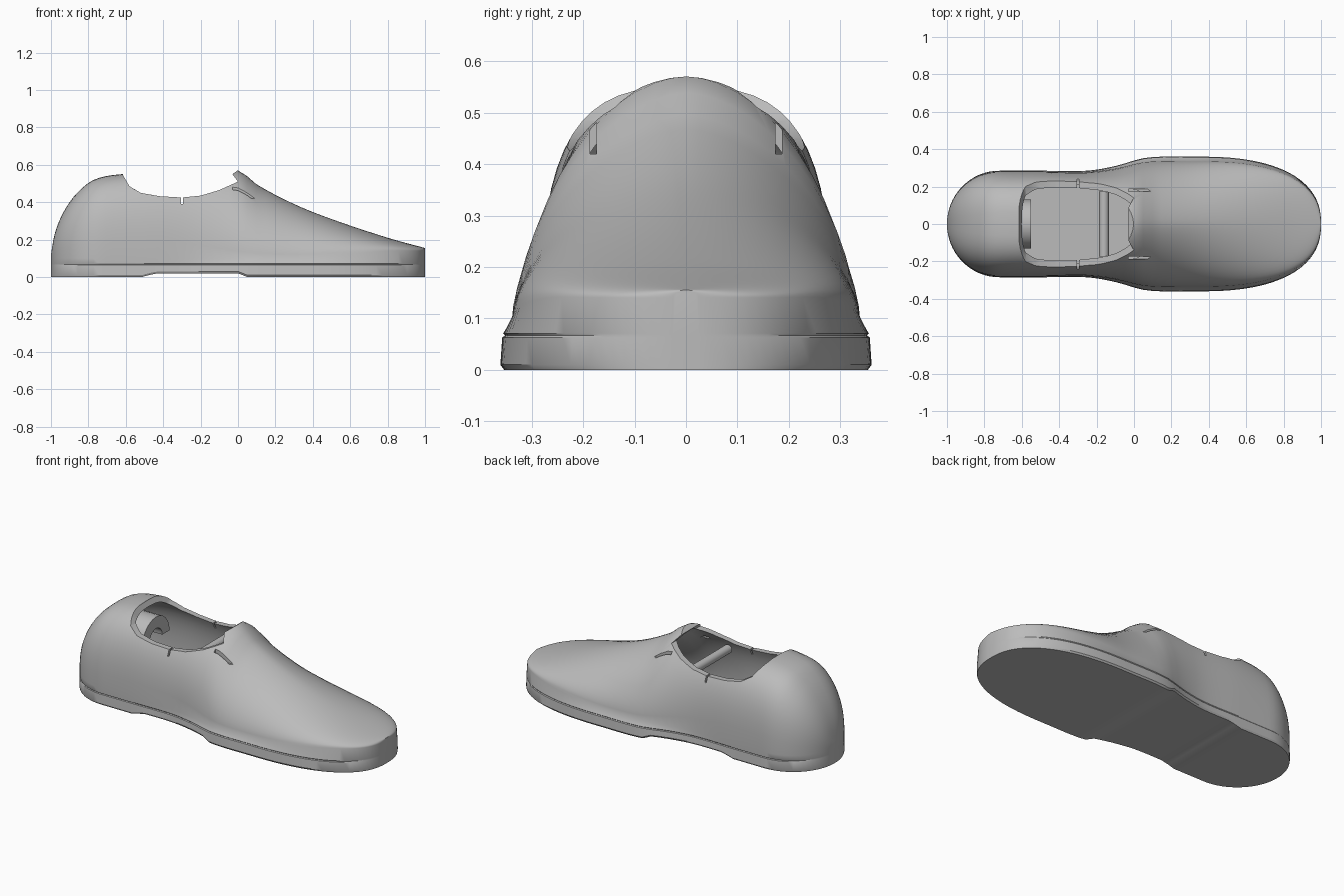
import bpy, bmesh, math
from mathutils import Matrix

if "Cube" in bpy.data.objects:
    bpy.data.objects.remove(bpy.data.objects["Cube"])

grey = bpy.data.materials.new("plain grey")
grey.use_nodes = True
grey.diffuse_color = (0.5, 0.5, 0.5, 1)
grey.node_tree.nodes["Principled BSDF"].inputs["Base Color"].default_value = (0.5, 0.5, 0.5, 1)


def curve(points, x):
    """Smooth interpolation through (x, value) points."""
    def slope(i):
        a, b = points[max(i - 1, 0)], points[min(i + 1, len(points) - 1)]
        return (b[1] - a[1]) / (b[0] - a[0])
    if x <= points[0][0]:
        return points[0][1]
    for i in range(len(points) - 1):
        (x0, v0), (x1, v1) = points[i], points[i + 1]
        if x <= x1:
            d = x1 - x0
            t = (x - x0) / d
            return (v0 * (1 + 2 * t) * (1 - t) ** 2 + v1 * t * t * (3 - 2 * t)
                    + d * slope(i) * t * (1 - t) ** 2 + d * slope(i + 1) * t * t * (t - 1))
    return points[-1][1]


WIDTH = [(-.72, .285), (-.5, .285), (-.25, .285), (-.1, .31), (.07, .355), (.35, .36)]
HEIGHT = [(-1, .12), (-.985, .21), (-.96, .29), (-.92, .37), (-.86, .45), (-.77, .52),
          (-.62, .55), (-.3, .56), (0, .57), (.1, .495), (.3, .39), (.5, .31),
          (.8, .21), (1, .155)]
SHOULDER = [(-1, .1), (.3, .1), (.8, .14), (1, .14)]
ROUNDNESS = [(-1, 2.6), (-.6, 2.9), (-.3, 2.6), (.05, 1.75), (.5, 1.8), (1, 2.2)]
TAPER = [(-1, .99), (-.3, .98), (.1, .94), (1, .94)]
ARCH = [(-.5, 0), (-.44, .02), (.01, .02), (.05, 0)]


def half_width(x):
    if x < -.72:
        return .285 * math.sqrt(max(0, 1 - ((-.72 - x) / .28) ** 2))
    if x > .35:
        return .36 * max(0, 1 - ((x - .35) / .65) ** 2.4) ** (1 / 2.4)
    return curve(WIDTH, x)


def section(x, inset):
    """Half cross-section of the shoe from sole edge to top centre."""
    w = max(half_width(x) - inset, .008)
    top = curve(HEIGHT, x) - inset
    shoulder = min(curve(SHOULDER, x), top - .005)
    n, side = curve(ROUNDNESS, x), w * curve(TAPER, x)
    if inset:
        pts = [(side, .08)]
    else:
        base = max(0, min(.02, curve(ARCH, x)))
        pts = [(w * .98, base), (w, base + .01), (w * .99, .063),
               (w * .975, .067), (w * .985, .071)]
    for i in range(15):
        a = math.pi / 2 * i / 14
        pts.append((side * max(0, math.cos(a)) ** (2 / n),
                    shoulder + (top - shoulder) * math.sin(a) ** (2 / n)))
    return pts


def finish(name, bm):
    bmesh.ops.recalc_face_normals(bm, faces=bm.faces)
    mesh = bpy.data.meshes.new(name)
    bm.to_mesh(mesh)
    bm.free()
    mesh.materials.append(grey)
    obj = bpy.data.objects.new(name, mesh)
    bpy.context.collection.objects.link(obj)
    return obj


def loft(name, inset=0, scale=1):
    bm = bmesh.new()
    rings, count = [], 64
    for i in range(count + 1):
        x = -math.cos(math.pi * i / count) * .9995
        half = section(x, inset)
        full = half + [(-y, z) for y, z in reversed(half[:-1])]
        rings.append([bm.verts.new((x * scale, y, z)) for y, z in full])
    for a, b in zip(rings, rings[1:]):
        for j in range(len(a)):
            k = (j + 1) % len(a)
            bm.faces.new((a[j], a[k], b[k], b[j]))
    bm.faces.new(rings[0])
    bm.faces.new(rings[-1])
    return finish(name, bm)


def prism(name, outline, place, depth):
    """Extrude a 2D outline; place maps (u, v, depth) to a point."""
    bm = bmesh.new()
    ends = [[bm.verts.new(place(u, v, d)) for u, v in outline] for d in depth]
    bm.faces.new(ends[0])
    bm.faces.new(ends[1])
    for j in range(len(outline)):
        k = (j + 1) % len(outline)
        bm.faces.new((ends[0][j], ends[0][k], ends[1][k], ends[1][j]))
    return finish(name, bm)


def box(name, x, y, z):
    return prism(name, [(x[0], y[0]), (x[1], y[0]), (x[1], y[1]), (x[0], y[1])],
                 lambda u, v, d: (u, v, d), z)


# Shoe body with sole, and the cutters for its cavity, opening and slits
shoe = loft("shoe_body")
cutters = [loft("cavity_cutter", .03, .965)]
opening = [(-.625, .7), (-.615, .545), (-.58, .485), (-.52, .45), (-.42, .432),
           (-.3, .425), (-.2, .435), (-.1, .465), (0, .51), (-.03, .55), (.005, .575), (.005, .7)]
cutters.append(prism("opening_cutter", opening, lambda u, v, d: (u, d, v), (-.5, .5)))
for side, word in ((1, "left"), (-1, "right")):
    cutters.append(box(word + "_instep_slit_cutter", (-.03, .14),
                       sorted((side * .174, side * .187)), (.42, .65)))
    cutters.append(box(word + "_collar_notch_cutter", (-.304, -.294),
                       sorted((side * .12, side * .4)), (.39, .6)))

bpy.context.view_layer.objects.active = shoe
for cutter in cutters:
    mod = shoe.modifiers.new(cutter.name, "BOOLEAN")
    mod.operation = "DIFFERENCE"
    mod.solver = "EXACT"
    mod.object = cutter
    bpy.ops.object.modifier_apply(modifier=mod.name)
for cutter in cutters:
    bpy.data.objects.remove(cutter)

# Arched pad inside the heel
arch = [(r * math.cos(a), .34 + r * math.sin(a))
        for r, order in ((.13, 1), (.06, -1))
        for a in [math.pi * i / 12 for i in range(13)][::order]]
pad = prism("heel_pad", arch, lambda u, v, d: (d, u, v), (-.75, -.55))

# Round bar across the opening
bm = bmesh.new()
bmesh.ops.create_cone(bm, cap_ends=True, segments=20, radius1=.026, radius2=.026, depth=.35,
                      matrix=Matrix.Translation((-.16, 0, .4)) @ Matrix.Rotation(math.pi / 2, 4, "X"))
bar = finish("cross_bar", bm)

for obj in (shoe, pad, bar):
    bpy.ops.object.select_all(action="DESELECT")
    obj.select_set(True)
    bpy.context.view_layer.objects.active = obj
    bpy.ops.object.shade_smooth_by_angle(angle=math.radians(32))
